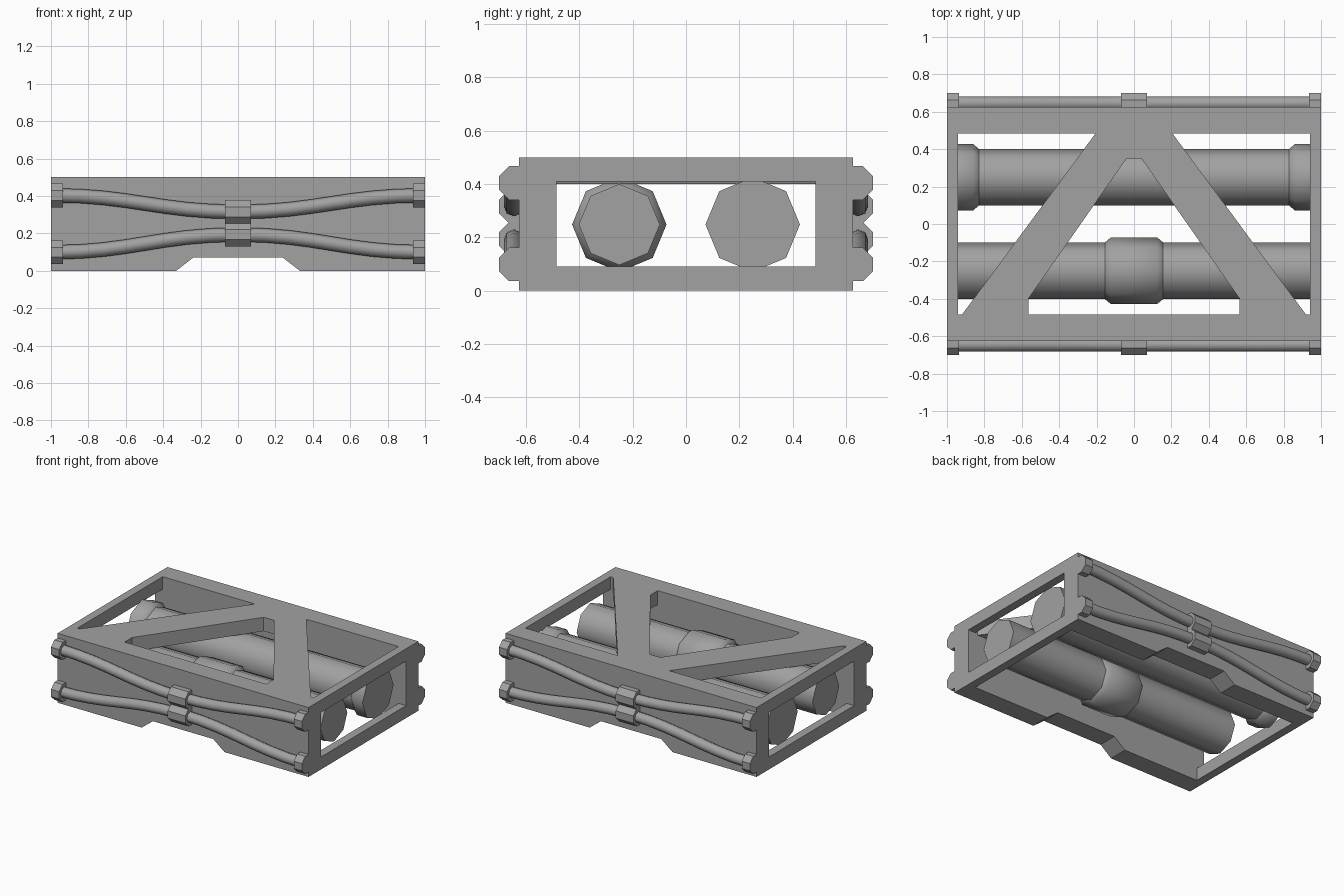
import bpy
from math import pi, cos, sin, radians

cube = bpy.data.objects.get("Cube")
if cube:
    bpy.data.objects.remove(cube, do_unlink=True)

grey = bpy.data.materials.new("frame grey")
grey.use_nodes = True
COLOUR = (0.36, 0.36, 0.36, 1)
grey.diffuse_color = COLOUR
grey.node_tree.nodes["Principled BSDF"].inputs["Base Color"].default_value = COLOUR


def add_object(name, data):
    obj = bpy.data.objects.new(name, data)
    bpy.context.scene.collection.objects.link(obj)
    data.materials.append(grey)
    return obj


def smooth(obj, angle):
    bpy.ops.object.select_all(action='DESELECT')
    obj.select_set(True)
    bpy.context.view_layer.objects.active = obj
    bpy.ops.object.shade_smooth_by_angle(angle=radians(angle))


def prism(name, outline, place, low, high):
    """Extrude a counter-clockwise outline; place maps (u, v, depth) to xyz."""
    n = len(outline)
    verts = [place(u, v, d) for d in (low, high) for u, v in outline]
    faces = [list(range(n))[::-1], list(range(n, 2 * n))]
    faces += [(i, (i + 1) % n, n + (i + 1) % n, n + i) for i in range(n)]
    mesh = bpy.data.meshes.new(name)
    mesh.from_pydata(verts, [], faces)
    return add_object(name, mesh)


def box(name, x, y, z):
    outline = [(x[0], y[0]), (x[1], y[0]), (x[1], y[1]), (x[0], y[1])]
    return prism(name, outline, lambda u, v, d: (u, v, d), *z)


def lathe_x(name, profile, y, z, sides=8, turn=0.0, angle=50):
    """Solid of (x, radius) stations around an axis along x."""
    verts, faces = [], []
    for x, r in profile:
        for k in range(sides):
            a = turn + 2 * pi * k / sides
            verts.append((x, y + r * cos(a), z + r * sin(a)))
    for s in range(len(profile) - 1):
        for k in range(sides):
            a, b = s * sides + k, s * sides + (k + 1) % sides
            faces.append((a, a + sides, b + sides, b)[::-1])
    last = (len(profile) - 1) * sides
    faces += [[*range(sides)][::-1], [*range(last, last + sides)]]
    mesh = bpy.data.meshes.new(name)
    mesh.from_pydata(verts, [], faces)
    obj = add_object(name, mesh)
    if angle:
        smooth(obj, angle)
    return obj


# Side walls with the trapezoid notch underneath
wall = [(-1, 0), (-0.33, 0), (-0.24, 0.07), (0.24, 0.07), (0.33, 0),
        (1, 0), (1, 0.5), (-1, 0.5)]
for name, a, b in (("front_wall", 0.485, 0.625), ("back_wall", -0.625, -0.485)):
    prism(name, wall, lambda u, v, d: (u, -d, v), a, b)

# Bars above and below the end windows
for side, x in (("right", (-1, -0.94)), ("left", (0.94, 1))):
    box(side + "_sill", x, (-0.485, 0.485), (0, 0.09))
    box(side + "_header", x, (-0.485, 0.485), (0.41, 0.5))

# Top brace shaped like a letter-less triangle truss
leg = [(0, 0.35), (0.04, 0.35), (0.565, -0.4), (0.565, -0.485),
       (0.92, -0.485), (0.205, 0.485), (0, 0.485)]
for side, s in (("left", 1), ("right", -1)):
    pts = [(s * u, v) for u, v in leg][::s]
    prism(side + "_brace", pts, lambda u, v, d: (u, v, d), 0.4, 0.5)

# Main pipes and their bevelled collars
R, C = 0.152, 0.177
lathe_x("front_pipe", [(-0.94, R), (0.94, R)], -0.25, 0.248)
lathe_x("back_pipe", [(-0.94, R), (0.94, R)], 0.25, 0.248)
lathe_x("front_pipe_collar", [(-0.155, R), (-0.125, C), (0.125, C), (0.155, R)],
        -0.25, 0.248, angle=46)
lathe_x("back_pipe_left_collar", [(0.83, R), (0.86, C), (0.941, C)], 0.25, 0.248, angle=46)
lathe_x("back_pipe_right_collar", [(-0.941, C), (-0.86, C), (-0.83, R)], 0.25, 0.248, angle=46)

# Curved hoses with octagonal clamps on both walls
CLAMP = 0.0635 / cos(pi / 8)
for wall_name, s in (("front", -1), ("back", 1)):
    for level, end_z, mid_z in (("upper", 0.403, 0.315), ("lower", 0.099, 0.193)):
        name = f"{wall_name}_{level}"
        curve = bpy.data.curves.new(name + "_hose", 'CURVE')
        curve.dimensions = '3D'
        curve.bevel_depth = 0.038
        curve.bevel_resolution = 2
        curve.resolution_u = 8
        curve.use_fill_caps = True
        spline = curve.splines.new('BEZIER')
        spline.bezier_points.add(2)
        for p, (x, z) in zip(spline.bezier_points,
                             [(-0.99, end_z), (0, mid_z), (0.99, end_z)]):
            p.co = (x, s * 0.645, z)
            p.handle_left = (x - 0.42, s * 0.645, z)
            p.handle_right = (x + 0.42, s * 0.645, z)
        hose = add_object(name + "_hose", curve)
        bpy.ops.object.select_all(action='DESELECT')
        hose.select_set(True)
        bpy.context.view_layer.objects.active = hose
        bpy.ops.object.convert(target='MESH')
        smooth(bpy.context.view_layer.objects.active, 50)
        for spot, a, b, z in (("right", -1, -0.935, end_z), ("middle", -0.07, 0.07, mid_z),
                              ("left", 0.935, 1, end_z)):
            lathe_x(f"{name}_{spot}_clamp", [(a, CLAMP), (b, CLAMP)], s * 0.6365, z,
                    turn=pi / 8, angle=0)
